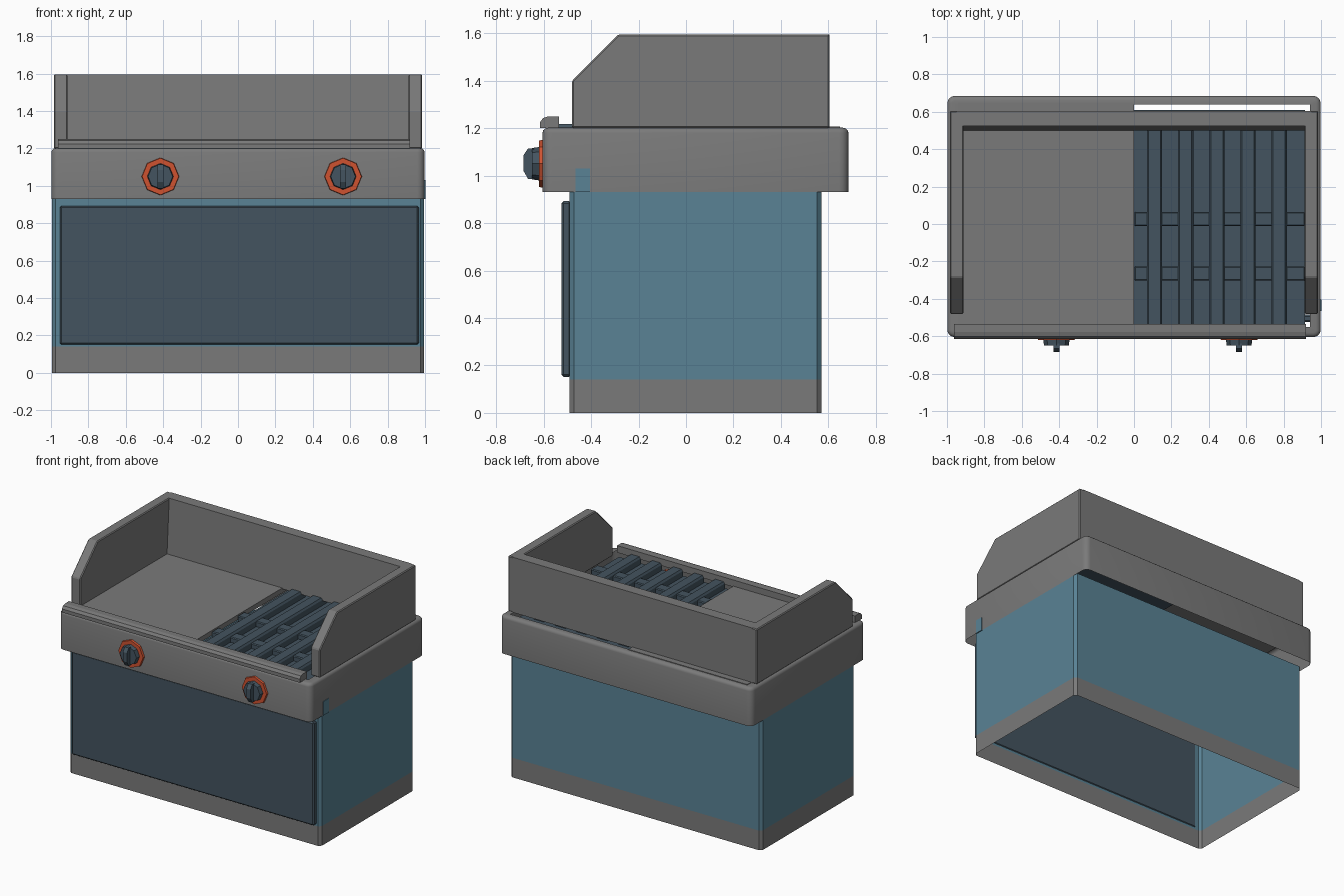
import bpy, bmesh, math
from mathutils import Matrix

if "Cube" in bpy.data.objects:
    bpy.data.objects.remove(bpy.data.objects["Cube"])


def mat(name, c):
    m = bpy.data.materials.new(name)
    m.diffuse_color = (*c, 1)
    m.use_nodes = True
    m.node_tree.nodes["Principled BSDF"].inputs["Base Color"].default_value = m.diffuse_color
    return m


GREY = mat("steel_grey", (0.195, 0.195, 0.195))
BLUE = mat("panel_blue", (0.10, 0.225, 0.30))
DARK = mat("dark_slate", (0.057, 0.088, 0.115))
ORANGE = mat("orange", (0.62, 0.085, 0.03))


def finish(name, bm, *mats, smooth=None, recalc=True):
    if recalc:
        bmesh.ops.recalc_face_normals(bm, faces=bm.faces)
    me = bpy.data.meshes.new(name)
    bm.to_mesh(me)
    bm.free()
    ob = bpy.data.objects.new(name, me)
    bpy.context.collection.objects.link(ob)
    for m in mats:
        me.materials.append(m)
    if smooth:
        bpy.ops.object.select_all(action='DESELECT')
        ob.select_set(True)
        bpy.context.view_layer.objects.active = ob
        bpy.ops.object.shade_smooth_by_angle(angle=math.radians(smooth))
    return ob


def prism(name, profile, x0, x1, m, bevel=0):
    # extrude a (y, z) profile along x
    bm = bmesh.new()
    f = bm.faces.new([bm.verts.new((x0, y, z)) for y, z in profile])
    ext = bmesh.ops.extrude_face_region(bm, geom=[f])["geom"]
    for v in ext:
        if isinstance(v, bmesh.types.BMVert):
            v.co.x = x1
    if bevel:
        bmesh.ops.bevel(bm, geom=bm.edges[:], offset=bevel, segments=1, affect='EDGES')
    return finish(name, bm, m)


def box(name, x0, x1, y0, y1, z0, z1, m, bevel=0):
    return prism(name, [(y0, z0), (y1, z0), (y1, z1), (y0, z1)], x0, x1, m, bevel)


def ring(x0, x1, y0, y1, z, r, n):
    # rounded rectangle, n segments per corner
    pts = []
    for i, (cx, cy) in enumerate([(x1 - r, y1 - r), (x0 + r, y1 - r),
                                  (x0 + r, y0 + r), (x1 - r, y0 + r)]):
        for k in range(n + 1):
            a = math.pi / 2 * (i + k / n)
            pts.append((cx + r * math.cos(a), cy + r * math.sin(a), z))
    return pts


def loft(rings):
    bm = bmesh.new()
    vs = [[bm.verts.new(p) for p in r] for r in rings]
    for a, b in zip(vs, vs[1:]):
        n = len(a)
        for i in range(n):
            bm.faces.new((a[i], a[(i + 1) % n], b[(i + 1) % n], b[i]))
    return bm


# cabinet: open shell with chamfered corners and a grey plinth band
bm = loft([ring(-0.995, 0.995, -0.49, 0.57, z, 0.018, 1) for z in (0, 0.14, 0.95)])
for f in bm.faces:
    f.material_index = 0 if f.calc_center_median().z > 0.14 else 1
finish("cabinet", bm, BLUE, GREY, recalc=False)
# small cabinet tab showing on the right side of the counter
box("cabinet_tab", 0.995, 1.002, -0.465, -0.405, 0.93, 1.03, BLUE)

# front door panel
box("door", -0.953, 0.967, -0.525, -0.485, 0.152, 0.892, DARK, 0.009)

# counter skirt: rounded shell, open below, open in the middle
X, Y0, Y1 = 0.998, -0.605, 0.685
rings = [ring(-X, X, Y0, Y1, 0.93, 0.04, 4)]
for a in (0, 30, 60, 90):
    t = math.radians(a)
    d = 0.025 * (1 - math.cos(t))
    rings.append(ring(-X + d, X - d, Y0 + d, Y1 - d, 1.18 + 0.022 * math.sin(t), 0.04 - d, 4))
rings.append(ring(-0.93, 0.94, -0.55, 0.64, 1.202, 0.001, 4))
finish("counter", loft(rings), GREY, smooth=40, recalc=False)

# griddle plate on the left half
box("griddle_plate", -0.94, 0.0, -0.56, 0.65, 1.17, 1.206, GREY)

# grill on the right half: tray, long bars, cross bars
box("grill_tray", 0.0, 0.915, -0.55, 0.61, 1.14, 1.165, DARK)
for i in range(5):
    c = 0.11 + i * 0.1665
    bm = bmesh.new()
    sec = [(c - 0.041, 1.16), (c + 0.041, 1.16), (c + 0.041, 1.205),
           (c + 0.032, 1.218), (c - 0.032, 1.218), (c - 0.041, 1.205)]
    f = bm.faces.new([bm.verts.new((x, -0.54, z)) for x, z in sec])
    for v in bmesh.ops.extrude_face_region(bm, geom=[f])["geom"]:
        if isinstance(v, bmesh.types.BMVert):
            v.co.y = 0.55
    finish("grill_bar", bm, DARK)
for y in (-0.265, 0.027):
    box("grill_cross_bar", 0.002, 0.914, y - 0.038, y + 0.038, 1.16, 1.202, DARK, 0.006)

# splash guard: two clipped side panels and a back
side = [(-0.48, 1.2), (0.605, 1.2), (0.605, 1.595), (-0.285, 1.595), (-0.48, 1.4)]
for s in (-1, 1):
    prism("side_guard", side, s * 0.912, s * 0.985, GREY, 0.006)
prism("back_guard", [(0.5, 1.2), (0.605, 1.2), (0.605, 1.595), (0.525, 1.595)],
      -0.95, 0.95, GREY)

# front rail with a rounded nose
prism("front_rail", [(-0.615, 1.2), (-0.615, 1.225), (-0.602, 1.243), (-0.578, 1.25),
                     (-0.535, 1.25), (-0.535, 1.2)], -0.963, 0.92, GREY)


def disc(name, x, r0, r1, y0, y1, m):
    # eight-sided disc facing the front, from y0 (back) to y1 (front)
    bm = bmesh.new()
    bmesh.ops.create_cone(bm, cap_ends=True, segments=8, radius1=r0, radius2=r1,
                          depth=abs(y1 - y0))
    bm.transform(Matrix.Translation((x, (y0 + y1) / 2, 1.05)) @ Matrix.Rotation(math.pi / 2, 4, 'X'))
    finish(name, bm, m)


# control knobs
for x in (-0.415, 0.562):
    disc("knob_ring", x, 0.101, 0.098, -0.6, -0.62, ORANGE)
    disc("knob_base", x, 0.071, 0.066, -0.615, -0.65, DARK)
    prism("knob_grip", [(-0.64, 0.985), (-0.665, 0.985), (-0.685, 1.02), (-0.685, 1.085),
                        (-0.665, 1.115), (-0.64, 1.115)], x - 0.016, x + 0.016, DARK)
